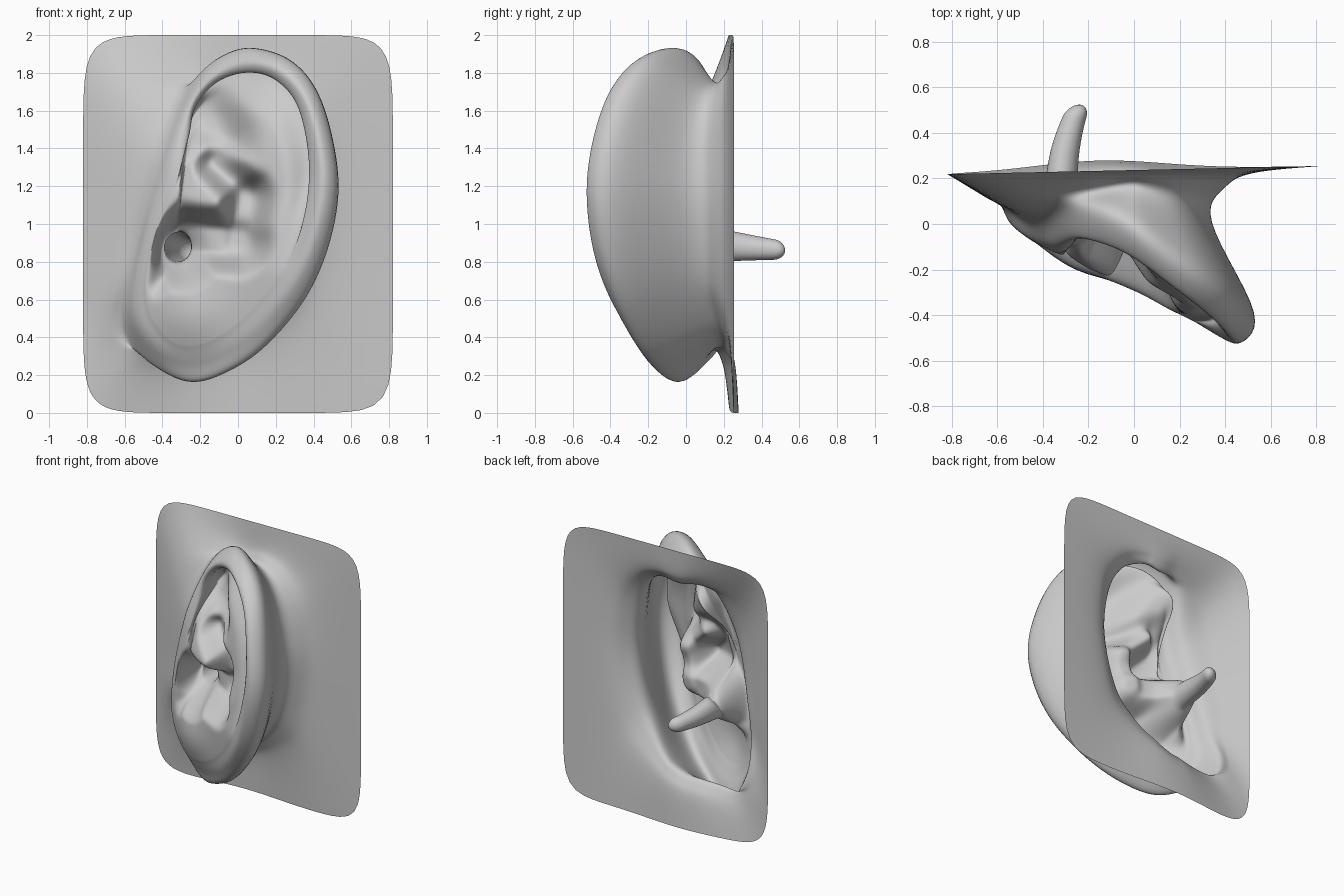
import bpy, bmesh, math
from mathutils import Vector as V

if "Cube" in bpy.data.objects:
    bpy.data.objects.remove(bpy.data.objects["Cube"])

COLS = 198          # columns running around the ear
STEPS = 7           # samples between key rings
INNER = 64          # rings across the bowl of the ear
CANAL = (-0.32, 0.87)

# outer silhouette and inner lip of the ear as (x, z), clockwise from the top
OUTER = [(.08, 1.935), (.30, 1.855), (.45, 1.64), (.535, 1.25), (.495, .92), (.365, .61),
         (.14, .34), (-.08, .20), (-.26, .16), (-.44, .24), (-.56, .36), (-.61, .52),
         (-.58, .72), (-.53, .95), (-.46, 1.25), (-.36, 1.56), (-.23, 1.77), (-.09, 1.89)]
LIP = [(.05, 1.80), (.20, 1.76), (.32, 1.61), (.375, 1.30), (.34, .98), (.24, .72),
       (.06, .50), (-.10, .38), (-.24, .33), (-.36, .36), (-.44, .44), (-.49, .54),
       (-.50, .70), (-.44, .98), (-.33, 1.24), (-.26, 1.46), (-.225, 1.62), (-.11, 1.75)]
# how far the silhouette sits behind the face of the ear
BACK = [.14, .16, .18, .19, .18, .15, .10, .06, .05, .08, .12, .10, .07, .08, .08, .09, .12, .14]
# how free the ear stands from the head, and how strongly the rim curls
FREE = [1, 1, 1, 1, 1, 1, 1, 1, 1, .7, .3, 0, 0, 0, 0, .05, .45, .9]
CURL = [1, 1, 1, 1, .4, 0, 0, 0, 0, 0, 0, 0, 0, 0, .1, .8, 1, 1]


def smooth(a, b, x):
    t = min(1, max(0, (x - a) / (b - a)))
    return t * t * (3 - 2 * t)


def catmull(a, b, c, d, t):
    return 0.5 * (2 * b + (c - a) * t + (2 * a - 5 * b + 4 * c - d) * t * t
                  + (3 * b - a - 3 * c + d) * t ** 3)


def loop_at(values, u):
    """Smooth closed interpolation of a list of numbers or vectors."""
    n = len(values)
    i = int(u)
    return catmull(*[values[(i + k) % n] for k in (-1, 0, 1, 2)], u - i)


def face_y(x, z):
    """Slanted, gently domed face of the ear with a fuller lobe."""
    dome = (.10 if z > 1.08 else .075) * ((z - 1.08) / .75) ** 2
    upper = .05 * smooth(1.3, 1.7, z) * smooth(.25, -.1, x)
    lobe = -.065 * math.exp(-((x + .28) / .2) ** 2 - ((z - .50) / .22) ** 2)
    return -0.31 - 0.52 * x + dome + upper + lobe


def pit(p, a, b, r, depth, w):
    """Soft-walled hollow along the segment a-b."""
    a, b = V(a), V(b)
    ab = b - a
    t = min(1, max(0, (p - a).dot(ab) / ab.length_squared))
    return depth * (1 - smooth(r - w, r + w * 0.4, (p - a - ab * t).length))


def hollow(x, z):
    """Depth of the bowl, upper hollow and notch behind the face."""
    p = V((x, z))
    parts = [pit(p, (-.28, .93), (.01, .90), .155, .24, .10),
             pit(p, (.01, .91), (.05, 1.14), .125, .22, .09),
             pit(p, (.06, 1.16), (-.11, 1.33), .11, .19, .09),
             pit(p, (-.33, .90), (-.31, .87), .19, .28, .16),
             pit(p, (-.15, 1.55), (-.09, 1.44), .17, .15, .14),
             pit(p, (-.27, .82), (-.47, .68), .08, .09, .08)]
    fold = pit(p, (-.16, 1.41), (.06, 1.28), .07, .045, .07)
    return max(0, sum(v ** 4 for v in parts) ** .25 - fold)


def border(x, z):
    """Edge of the rounded backing sheet along the ray through x, z."""
    a = math.atan2(z - 1, x)
    c, s = math.cos(a), math.sin(a)
    r = (abs(c / .82) ** 9 + abs(s) ** 9) ** (-1 / 9)
    x, z = r * c, 1 + r * s
    sag = .045 * math.exp(-(z / .2) ** 2 - ((x + .15) / .4) ** 2)
    return V((x, .237 + .018 * x / .82 + sag, z))


def on_face(p, offset):
    return V((p.x, face_y(p.x, p.y) + offset, p.y))


def column(u):
    o2 = loop_at([V(p) for p in OUTER], u)
    l2 = loop_at([V(p) for p in LIP], u)
    free = min(1, max(0, loop_at(FREE, u)))
    curl = min(1, max(0, loop_at(CURL, u)))
    # backing sheet and neck
    edge = border(o2.x, o2.y)
    outer = on_face(o2, loop_at(BACK, u))
    nx = o2.x * (.625 if o2.x > 0 else .85)
    neck_free = V((nx, .155 - .42 * max(0, nx), 1.05 + .79 * (o2.y - 1.05)))
    neck = outer.lerp(edge, .33).lerp(neck_free, free)
    g = .25 - .11 * free
    flare = neck.lerp(edge, g)
    flare.y = neck.y + (edge.y - neck.y) * (g + .48 * free)
    g = .6 - .2 * free
    sheet = neck.lerp(edge, g)
    sheet.y = neck.y + (edge.y - neck.y) * (g + .48 * free)
    # rolled rim, fading out on the lobe and cheek
    crest = on_face(l2.lerp(o2, .5), .014)
    lip = on_face(l2, .003 + .062 * curl)
    u2 = l2.lerp(o2, .22 * curl - .14 * (1 - curl))
    under = on_face(u2, .16 * curl)
    keys = [edge, sheet, flare, neck, outer, crest, lip, under]
    keys = [keys[0]] + keys + [keys[-1]]
    pts = []
    for i in range(len(keys) - 3):
        pts += [catmull(*keys[i:i + 4], s / STEPS) for s in range(STEPS)]
    # bowl running in to the canal mouth
    c = V(CANAL)
    d = (l2 - c).normalized()
    mouth = c + V((d.x * .070, d.y * .078))
    ramp = (.3 + .5 * smooth(.45, .2, (u2 - mouth).length)) * (1 - .55 * curl)
    for i in range(INNER + 1):
        t = i / INNER
        p = u2.lerp(mouth, t)
        off = curl * (.16 - .09 * smooth(.02, .25, t)) * (1 - smooth(.4, .9, t))
        pts.append(on_face(p, off + hollow(p.x, p.y) * smooth(0, ramp, t)))
    # ear canal, bending and closed by a round tip
    start = pts[-1].y
    for i in range(1, 26):
        t = 1 - (1 - i / 26) ** 1.5
        r = (.074 - .026 * t) * math.sqrt(max(0, 1 - max(0, (t - .86) / .14) ** 2))
        pts.append(V((c.x + .08 * t * t + d.x * r, start + (.525 - start) * t,
                      c.y + .018 - .028 * t + d.y * r * (1.22 - .22 * t))))
    return pts


# one continuous skin: sheet, rim, bowl and canal
bm = bmesh.new()
grid = [[bm.verts.new(p) for p in column(k * len(OUTER) / COLS)] for k in range(COLS)]
for k in range(COLS):
    a, b = grid[k], grid[(k + 1) % COLS]
    for i in range(len(a) - 1):
        bm.faces.new((a[i], b[i], b[i + 1], a[i + 1]))
tip = bm.verts.new((CANAL[0] + .08, .525, CANAL[1] - .01))
for k in range(COLS):
    bm.faces.new((grid[k][-1], grid[(k + 1) % COLS][-1], tip))

# soften the transitions between the parts
inside = [v for col in grid for v in col[2:-18]]
for _ in range(6):
    bmesh.ops.smooth_vert(bm, verts=inside, factor=0.5,
                          use_axis_x=True, use_axis_y=True, use_axis_z=True)
bm.normal_update()
bm.faces.ensure_lookup_table()
if bm.faces[0].normal.y > 0:
    bmesh.ops.reverse_faces(bm, faces=bm.faces[:])

mesh = bpy.data.meshes.new("ear_skin")
bm.to_mesh(mesh)
bm.free()
for f in mesh.polygons:
    f.use_smooth = True
ear = bpy.data.objects.new("ear_skin", mesh)
bpy.context.collection.objects.link(ear)
grey = bpy.data.materials.new("plain_grey")
grey.diffuse_color = (.6, .6, .6, 1)
grey.use_nodes = True
grey.node_tree.nodes["Principled BSDF"].inputs["Base Color"].default_value = grey.diffuse_color
mesh.materials.append(grey)
